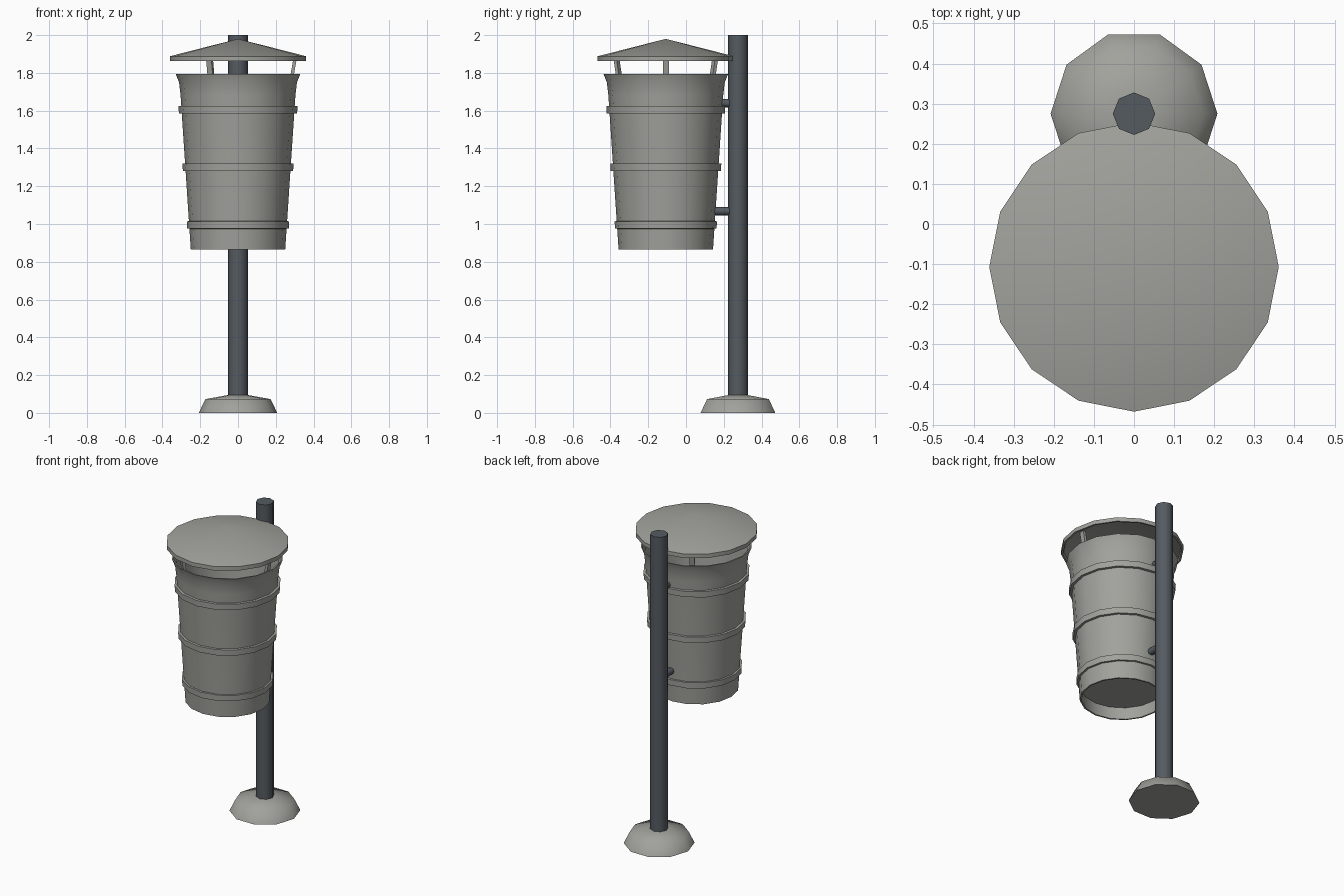
import bpy, bmesh, math
from mathutils import Vector

if "Cube" in bpy.data.objects:
    bpy.data.objects.remove(bpy.data.objects["Cube"])


def material(name, rgb):
    m = bpy.data.materials.new(name)
    m.diffuse_color = (*rgb, 1)
    m.use_nodes = True
    m.node_tree.nodes["Principled BSDF"].inputs["Base Color"].default_value = m.diffuse_color
    return m


LIGHT = material("warm_grey_metal", (0.36, 0.36, 0.335))
DARK = material("dark_slate_metal", (0.09, 0.105, 0.12))
BIN_Y, POLE_Y = -0.107, 0.275


def finish(bm, name, mat, angle=40):
    bmesh.ops.recalc_face_normals(bm, faces=bm.faces)
    me = bpy.data.meshes.new(name)
    bm.to_mesh(me)
    bm.free()
    me.materials.append(mat)
    ob = bpy.data.objects.new(name, me)
    bpy.context.collection.objects.link(ob)
    bpy.ops.object.select_all(action='DESELECT')
    ob.select_set(True)
    bpy.context.view_layer.objects.active = ob
    bpy.ops.object.shade_smooth_by_angle(angle=math.radians(angle))
    return ob


def lathe(name, profile, sides, y, mat, closed=False, angle=40):
    """Revolve (radius, z) points around a vertical axis at (0, y)."""
    bm = bmesh.new()
    rings = []
    for r, z in profile:
        if r == 0:
            rings.append([bm.verts.new((0, y, z))] * sides)
        else:
            rings.append([bm.verts.new((r * math.cos(a), y + r * math.sin(a), z))
                          for a in (2 * math.pi * i / sides for i in range(sides))])
    pairs = list(zip(rings, rings[1:]))
    if closed:
        pairs.append((rings[-1], rings[0]))
    for lo, hi in pairs:
        for i in range(sides):
            j = (i + 1) % sides
            loop = list(dict.fromkeys((lo[i], lo[j], hi[j], hi[i])))
            bm.faces.new(loop)
    return finish(bm, name, mat, angle)


# Pole and foot
lathe("pole", [(0, 0.01), (0.053, 0.01), (0.053, 2.0), (0, 2.0)], 8, POLE_Y, DARK, angle=50)
lathe("pole_foot", [(0, 0), (0.208, 0), (0.172, 0.073), (0.05, 0.095), (0, 0.095)],
      10, POLE_Y, LIGHT, angle=65)

# Hollow bin body with flared mouth and recessed floor
lathe("bin_body", [(0, 0.945), (0.245, 0.945), (0.24, 0.865), (0.25, 0.865),
                   (0.304, 1.68), (0.312, 1.75), (0.33, 1.795),
                   (0.322, 1.795), (0.302, 1.75), (0.294, 1.68),
                   (0.246, 0.96), (0, 0.96)], 16, BIN_Y, LIGHT)

# Hoops around the body
for n, z, r in (("lower", 0.995, 0.271), ("middle", 1.30, 0.294), ("upper", 1.605, 0.315)):
    lathe(n + "_hoop", [(r - 0.022, z - 0.021), (r - 0.002, z - 0.019),
                        (r, z + 0.019), (r - 0.020, z + 0.021)], 16, BIN_Y, LIGHT, closed=True)

# Conical rain cover with a thin rim
lathe("rain_cover", [(0, 1.98), (0.361, 1.888), (0.361, 1.862), (0.35, 1.862),
                     (0.345, 1.876), (0, 1.964)], 16, BIN_Y, LIGHT)

# Three slanted strips holding the cover
for k in range(3):
    a = k * 2 * math.pi / 3
    out = Vector((math.cos(a), math.sin(a), 0))
    side = Vector((-math.sin(a), math.cos(a), 0))
    bm = bmesh.new()
    bmesh.ops.create_cube(bm, size=1)
    for v in bm.verts:
        r = (0.303 if v.co.z > 0 else 0.277) + v.co.x * 0.018
        z = 1.882 if v.co.z > 0 else 1.73
        v.co = Vector((0, BIN_Y, z)) + out * r + side * v.co.y * 0.032
    finish(bm, "cover_strut_%d" % (k + 1), LIGHT)

# Round brackets joining bin and pole
for n, z, y0 in (("lower", 1.068, 0.145), ("upper", 1.64, 0.18)):
    bpy.ops.mesh.primitive_cylinder_add(vertices=8, radius=0.022, depth=0.26 - y0,
                                        location=(0, (0.26 + y0) / 2, z),
                                        rotation=(math.pi / 2, 0, 0))
    ob = bpy.context.object
    ob.name = n + "_bracket"
    ob.data.materials.append(DARK)
    bpy.ops.object.shade_smooth_by_angle(angle=math.radians(50))
